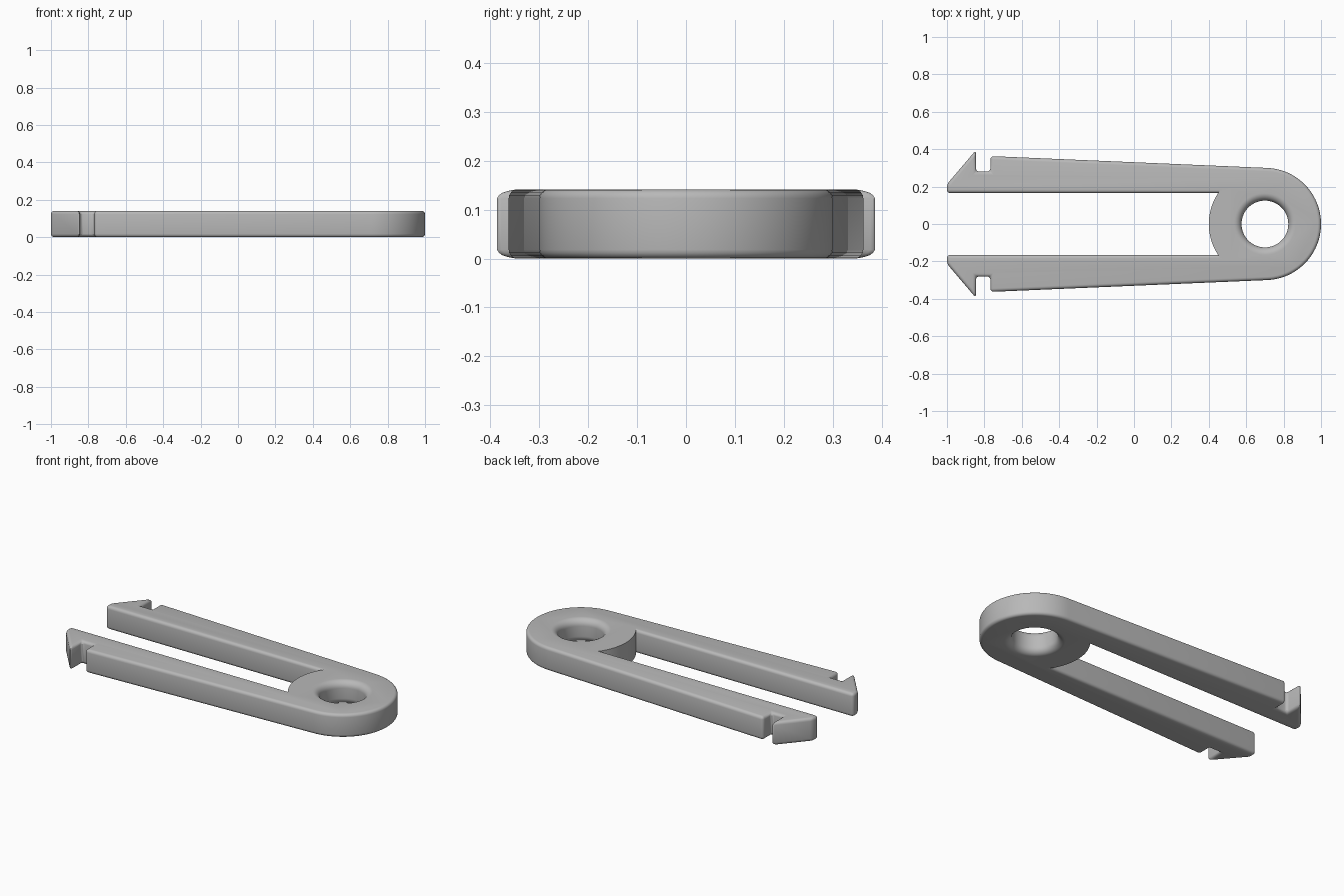
import bpy, bmesh
from math import sin, cos, pi, radians

HEIGHT = 0.141
EYE_X, EYE_R = 0.7, 0.3
HOLE_R, FLARE = 0.125, 0.04

if "Cube" in bpy.data.objects:
    bpy.data.objects.remove(bpy.data.objects["Cube"])

grey = bpy.data.materials.new("mid_grey")
grey.use_nodes = True
colour = (0.48, 0.48, 0.48, 1)
grey.diffuse_color = colour
grey.node_tree.nodes["Principled BSDF"].inputs["Base Color"].default_value = colour


def arc(start, end, steps):
    """Points on the eye's rim between two angles in degrees."""
    angles = [radians(start + (end - start) * i / steps) for i in range(steps + 1)]
    return [(EYE_X + EYE_R * cos(a), EYE_R * sin(a)) for a in angles]


def make_object(name, bm):
    bmesh.ops.recalc_face_normals(bm, faces=bm.faces)
    mesh = bpy.data.meshes.new(name)
    bm.to_mesh(mesh)
    bm.free()
    mesh.materials.append(grey)
    obj = bpy.data.objects.new(name, mesh)
    bpy.context.collection.objects.link(obj)
    return obj


def extrude_outline(name, points):
    bm = bmesh.new()
    face = bm.faces.new([bm.verts.new((x, y, 0)) for x, y in points])
    up = bmesh.ops.extrude_face_region(bm, geom=[face], use_keep_orig=True)["geom"]
    verts = [v for v in up if isinstance(v, bmesh.types.BMVert)]
    bmesh.ops.translate(bm, vec=(0, 0, HEIGHT), verts=verts)
    return make_object(name, bm)


def apply_boolean(obj, tool, operation):
    mod = obj.modifiers.new(operation, 'BOOLEAN')
    mod.operation, mod.object, mod.solver = operation, tool, 'EXACT'
    bpy.ops.object.modifier_apply(modifier=mod.name)
    bpy.data.objects.remove(tool)


# Two barbed arms joined by a rounded end, mirrored about the x axis
arm = [(0.48, 0.165), (-1, 0.165), (-1, 0.213), (-0.845, 0.395),
       (-0.845, 0.28), (-0.768, 0.28), (-0.768, 0.363)]
outline = arm + arc(87.6, -87.6, 48) + [(x, -y) for x, y in reversed(arm)]
clip = extrude_outline("clip_body", outline)
bpy.ops.object.select_all(action='DESELECT')
bpy.context.view_layer.objects.active = clip
clip.select_set(True)

# Soft edges all round
bevel = clip.modifiers.new("soft_edges", 'BEVEL')
bevel.width, bevel.segments = 0.018, 4
bevel.limit_method, bevel.angle_limit = 'ANGLE', radians(30)
bpy.ops.object.modifier_apply(modifier=bevel.name)

# Sharp-edged inner side of the eye, closing the slot
web = extrude_outline("eye_inner_side",
                      arc(140, 220, 20) + [(0.515, -0.19), (0.515, 0.19)])
apply_boolean(clip, web, 'UNION')

# Flared hole through the eye
steps = 8
quarter = [(HOLE_R + FLARE * (1 - sin(a)), FLARE * (1 - cos(a)))
           for a in (pi / 2 * i / steps for i in range(steps + 1))]
quarter = [(HOLE_R + FLARE, -0.05)] + quarter
profile = quarter + [(r, HEIGHT - z) for r, z in reversed(quarter)]
bm = bmesh.new()
sides = 64
rings = [[bm.verts.new((EYE_X + r * cos(2 * pi * i / sides), r * sin(2 * pi * i / sides), z))
          for i in range(sides)] for r, z in
         [(HOLE_R + FLARE, -0.05)] +
         [(HOLE_R + FLARE * (1 - sin(pi / 2 * k / steps)),
           FLARE * (1 - cos(pi / 2 * k / steps))) for k in range(steps + 1)] +
         [(r, z) for r, z in profile[len(quarter):]]]
for low, high in zip(rings, rings[1:]):
    for i in range(sides):
        j = (i + 1) % sides
        bm.faces.new((low[i], low[j], high[j], high[i]))
bm.faces.new(rings[0])
bm.faces.new(rings[-1])
hole = make_object("hole_cutter", bm)
hole.hide_render = True
apply_boolean(clip, hole, 'DIFFERENCE')

bpy.ops.object.shade_smooth_by_angle(angle=radians(30))
